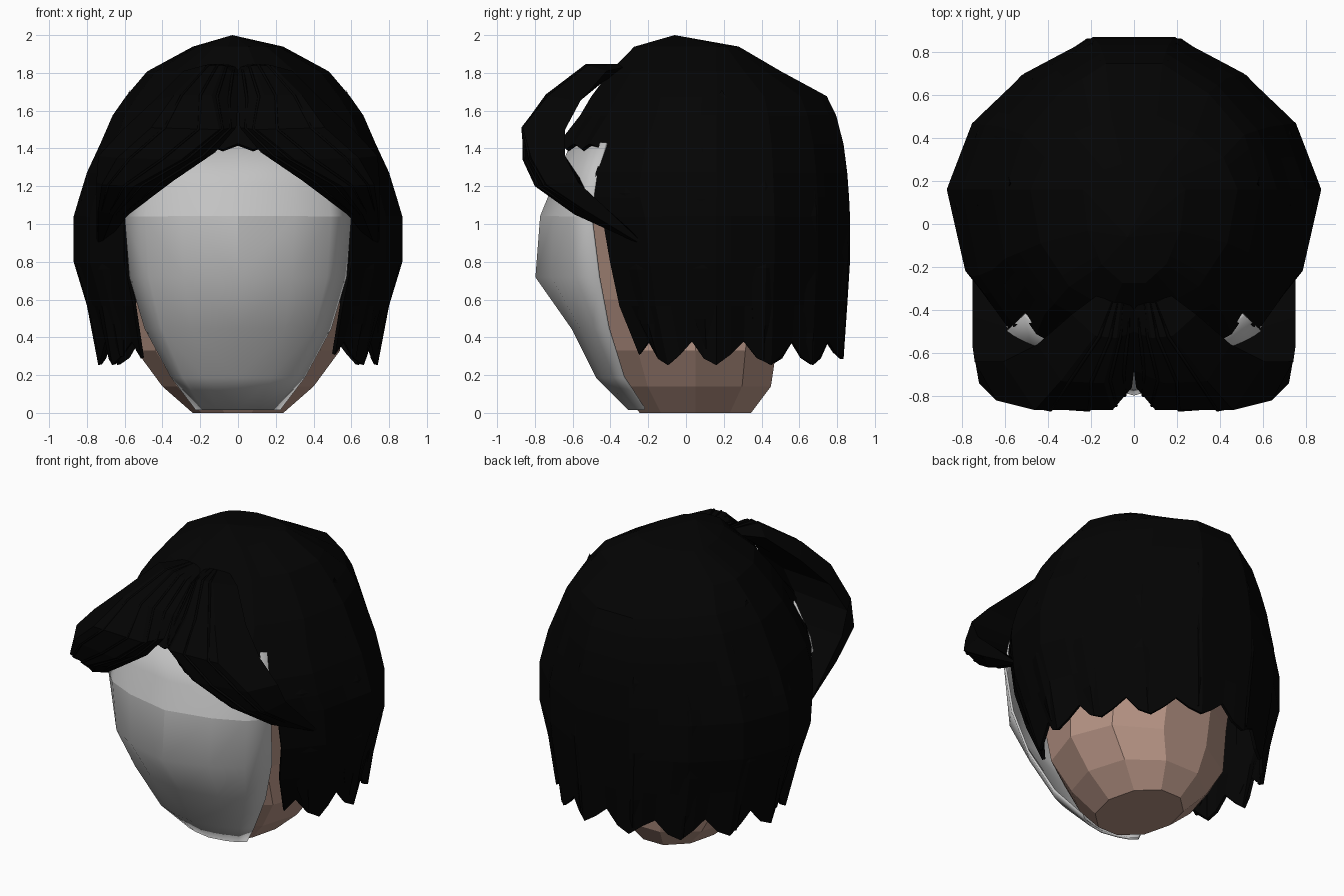
import bpy
import bmesh
from math import sin, cos, pi, radians, floor
from mathutils import Vector

cube = bpy.data.objects.get("Cube")
if cube:
    bpy.data.objects.remove(cube)


def material(name, rgb):
    m = bpy.data.materials.new(name)
    m.use_nodes = True
    m.diffuse_color = (*rgb, 1)
    m.node_tree.nodes["Principled BSDF"].inputs["Base Color"].default_value = (*rgb, 1)
    return m


HAIR = material("black hair", (0.001, 0.001, 0.001))
SKIN = material("tan skin", (0.46, 0.29, 0.23))
GREY = material("pale grey mask", (0.55, 0.55, 0.55))


def finish(name, bm, mat, thickness=0, mirror=False, smooth=None):
    bmesh.ops.recalc_face_normals(bm, faces=bm.faces)
    me = bpy.data.meshes.new(name)
    bm.to_mesh(me)
    bm.free()
    me.materials.append(mat)
    ob = bpy.data.objects.new(name, me)
    bpy.context.collection.objects.link(ob)
    if mirror:
        ob.modifiers.new("mirror", 'MIRROR').use_clip = True
    if thickness:
        s = ob.modifiers.new("thickness", 'SOLIDIFY')
        s.thickness, s.offset = thickness, 0
    if smooth:
        bpy.ops.object.select_all(action='DESELECT')
        ob.select_set(True)
        bpy.context.view_layer.objects.active = ob
        bpy.ops.object.shade_smooth_by_angle(angle=radians(smooth))


def loft(bm, rows, closed=False, keep=lambda r, c: True):
    """Bridge rows of points with quads; keep() decides which cells exist."""
    grid = [[bm.verts.new(p) for p in row] for row in rows]
    n = len(rows[0])
    for r in range(len(rows) - 1):
        for c in range(n if closed else n - 1):
            if keep(r, c):
                d = (c + 1) % n
                bm.faces.new((grid[r][c], grid[r][d], grid[r + 1][d], grid[r + 1][c]))
    return grid


def oval(a, rx, front, back, z, mid):
    """Point on an egg-shaped ring; angle 0 faces the front."""
    k = cos(a)
    depth = mid - front if k > 0 else back - mid
    return Vector((rx * sin(a), mid - depth * k, z))


# Head: faceted egg with a flat neck cut
HEAD = [(0, .24, -.26, .36), (.14, .40, -.38, .47), (.33, .54, -.47, .5),
        (.6, .54, -.58, .55), (1.04, .59, -.64, .6), (1.4, .45, -.48, .58),
        (1.65, .32, -.3, .4)]
bm = bmesh.new()
rows = [[oval(2 * pi * (i + .5) / 10, rx, f, b, z, .05) for i in range(10)]
        for z, rx, f, b in HEAD]
grid = loft(bm, rows, closed=True)
bm.faces.new(grid[0])
bm.faces.new(grid[-1])
finish("head", bm, SKIN)

# Face mask: (height, half width, centre y, rim y)
MASK = [(.02, .22, -.3, -.22), (.19, .35, -.47, -.33), (.45, .49, -.6, -.41),
        (.72, .57, -.79, -.46), (1.04, .595, -.765, -.5), (1.2, .575, -.7, -.48),
        (1.43, .51, -.6, -.42)]
bm = bmesh.new()
rows = [[(w * u, c + (rim - c) * v, z) for u, v in ((0, 0), (.5, .25), (.82, .58), (1, 1))]
        for z, w, c, rim in MASK]
grid = loft(bm, rows)
BROW = 4
for a, b in zip(grid[BROW], grid[BROW][1:]):
    bm.edges.get((a, b)).smooth = False
bm.edges.get((grid[BROW - 1][0], grid[BROW][0])).smooth = False
finish("face_mask", bm, GREY, thickness=.015, mirror=True, smooth=45)

# Hair shell: rings from hem to crown, open over the face
SHELL = [(.3, .73, -.42, .85), (.57, .79, -.57, .87), (.8, .86, -.64, .885),
         (1.04, .86, -.70, .885), (1.14, .83, -.76, .88), (1.27, .79, -.75, .87),
         (1.42, .72, -.69, .85), (1.57, .655, -.57, .81), (1.67, .585, -.51, .76),
         (1.8, .475, -.41, .51), (1.93, .235, -.28, .28)]
SIDES = 14
N = SIDES * 4
OPEN = N // 8
HAIRLINE = 6


def ring_corner(ring, j):
    """Corner of a flat-sided ring, drawn in on the back diagonals."""
    z, rx, f, b = ring
    a = (j + .5) * 2 * pi / SIDES
    p = oval(a, rx, f, b, z, .16)
    if cos(a) < 0:
        hub = Vector((0, .16, z))
        p = hub.lerp(p, 1 - .065 * sin(2 * a) ** 2)
    return p


def ring_point(ring, a):
    t = a * SIDES / (2 * pi) - .5
    k = floor(t)
    return ring_corner(ring, k).lerp(ring_corner(ring, k + 1), t - k)


rows = [[ring_point(ring, 2 * pi * i / N) for i in range(N)] for ring in SHELL]
for i, p in enumerate(rows[0]):
    p.z += (.08, -.01, -.045, .01)[i % 4]
    if p.y > .75:
        p.z += .03
for i in range(-OPEN, OPEN + 1):
    rows[HAIRLINE][i].z -= .03 * (i % 2)
bm = bmesh.new()
grid = loft(bm, rows, closed=True,
            keep=lambda r, c: r >= HAIRLINE or OPEN <= c < N - OPEN)
crown = bm.verts.new((-.03, -.06, 1.99))
for c in range(N):
    bm.faces.new((grid[-1][c], grid[-1][(c + 1) % N], crown))
bmesh.ops.delete(bm, geom=[v for v in bm.verts if not v.link_faces], context='VERTS')
finish("hair_shell", bm, HAIR, thickness=.02)


def shell_at(a, z, lift):
    """Point on the hair shell at any height, pushed outward."""
    lo, hi = SHELL[0], SHELL[1]
    for lo, hi in zip(SHELL, SHELL[1:]):
        if z <= hi[0]:
            break
    t = (z - lo[0]) / (hi[0] - lo[0])
    p = ring_point([u + (v - u) * t for u, v in zip(lo, hi)], a)
    out = Vector((p.x, p.y - .16, 0)).normalized()
    return p + out * lift


# Raised locks: tapered ridged blades lying on the shell
def lock(name, deg, top, bottom, width, lift):
    rows = []
    for t, taper in ((0, .1), (.25, .8), (.6, 1), (.85, .7), (1, .08)):
        z = top + (bottom - top) * t
        half = width * taper
        a = radians(deg)
        rows.append([shell_at(a - half, z, 0), shell_at(a, z, lift * (.4 + .6 * t)),
                     shell_at(a + half, z, 0)])
    bm = bmesh.new()
    loft(bm, rows)
    finish(name, bm, HAIR, thickness=.012)


for side, sign in (("left", 1), ("right", -1)):
    for k, (deg, top, bottom) in enumerate(((58, 1.45, .3), (85, 1.4, .34), (112, 1.5, .28),
                                            (140, 1.3, .27), (165, 1.62, .33))):
        lock(f"{side}_lock_{k + 1}", sign * deg, top, bottom, .12, .015)
    # Small upturned tuft on the upper side
    bm = bmesh.new()
    base = [shell_at(sign * radians(d), z, -.02)
            for d, z in ((82, 1.52), (104, 1.52), (92, 1.66))]
    tip = bm.verts.new((sign * .575, .19, 1.71))
    vs = [bm.verts.new(p) for p in base]
    for i in range(3):
        bm.faces.new((vs[i], vs[(i + 1) % 3], tip))
    bm.faces.new(vs)
    finish(f"{side}_tuft", bm, HAIR)

# Curtain fringe: closed sections from the parting to the side tip,
# each running inner edge, front, outer edge, back
FRINGE = [
    ((0, -.34, 1.83), (.06, -.36, 1.845), (.11, -.36, 1.845), (.17, -.33, 1.83), (.1, -.3, 1.8)),
    ((0, -.5, 1.78), (.08, -.53, 1.84), (.18, -.52, 1.84), (.29, -.42, 1.81), (.15, -.43, 1.76)),
    ((0, -.68, 1.64), (.14, -.74, 1.68), (.34, -.73, 1.68), (.45, -.56, 1.65), (.2, -.6, 1.62)),
    ((.01, -.76, 1.51), (.1, -.865, 1.5), (.46, -.865, 1.51), (.61, -.64, 1.5), (.25, -.67, 1.5)),
    ((.12, -.79, 1.38), (.3, -.865, 1.34), (.64, -.82, 1.35), (.74, -.64, 1.36), (.33, -.66, 1.38)),
    ((.34, -.75, 1.23), (.55, -.8, 1.2), (.72, -.74, 1.21), (.75, -.57, 1.22), (.45, -.56, 1.24)),
    ((.58, -.54, 1.05), (.66, -.59, 1.05), (.74, -.53, 1.07), (.75, -.43, 1.09), (.59, -.48, 1.08)),
    ((.7, -.26, .9), (.72, -.26, .9), (.74, -.25, .9), (.75, -.24, .91), (.7, -.24, .92))]
bm = bmesh.new()
grid = loft(bm, FRINGE, closed=True)
bm.faces.new(grid[0])
bm.faces.new(grid[-1])
finish("left_curtain_fringe", bm, HAIR)
right = bpy.data.objects["left_curtain_fringe"].copy()
right.name = "right_curtain_fringe"
right.scale.x = -1
bpy.context.collection.objects.link(right)

# Fine strands running down the fringe
for k, u in enumerate((.35, .8, 1.3, 1.8)):
    cu = bpy.data.curves.new(f"fringe_strand_{k + 1}", 'CURVE')
    cu.dimensions = '3D'
    cu.bevel_depth, cu.bevel_resolution = .008, 0
    cu.materials.append(HAIR)
    path = []
    for row in FRINGE[:-1]:
        a, b = Vector(row[int(u)]), Vector(row[int(u) + 1])
        path.append(a.lerp(b, u % 1))
    for sign in (1, -1):
        sp = cu.splines.new('POLY')
        sp.points.add(len(path) - 1)
        for i, (pt, p) in enumerate(zip(sp.points, path)):
            pt.co = (sign * p.x, p.y, p.z, 1)
            pt.radius = .3 if i in (0, len(path) - 1) else 1
    ob = bpy.data.objects.new(cu.name, cu)
    bpy.context.collection.objects.link(ob)
